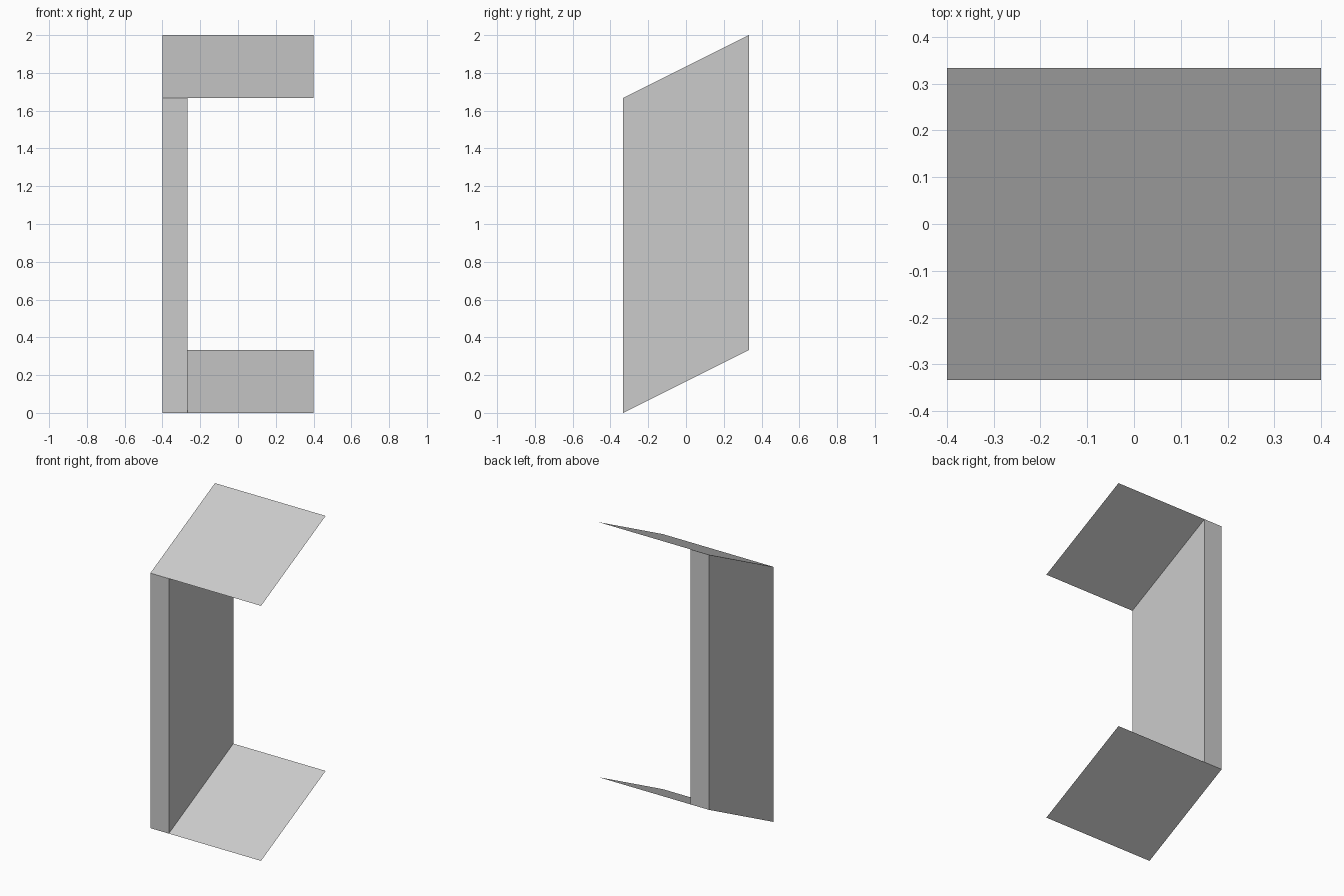
import bpy, bmesh

if "Cube" in bpy.data.objects:
    bpy.data.objects.remove(bpy.data.objects["Cube"])

HX, HY = 0.4, 1 / 3        # half width and half depth
POST_W = 0.133             # thickness of the upright
LIFT = 5 / 3               # height between the two sloped sheets


def slope(y):
    """Height of the sloped base at depth y."""
    return (y + HY) * 0.5


def ring(bm, x0, x1, lift):
    pts = [(x0, -HY), (x1, -HY), (x1, HY), (x0, HY)]
    return [bm.verts.new((x, y, slope(y) + lift)) for x, y in pts]


def finish(name, bm):
    mesh = bpy.data.meshes.new(name)
    bm.to_mesh(mesh)
    bm.free()
    bpy.context.collection.objects.link(bpy.data.objects.new(name, mesh))


# Sloped sheets at bottom and top, without thickness
for name, lift in (("bottom_sheet", 0), ("top_sheet", LIFT)):
    bm = bmesh.new()
    bm.faces.new(ring(bm, -HX, HX, lift))
    finish(name, bm)

# Upright side post, closed off by the sheets
bm = bmesh.new()
low = ring(bm, -HX, -HX + POST_W, 0)
high = ring(bm, -HX, -HX + POST_W, LIFT)
for i in range(4):
    j = (i + 1) % 4
    bm.faces.new((low[i], low[j], high[j], high[i]))
finish("side_post", bm)
